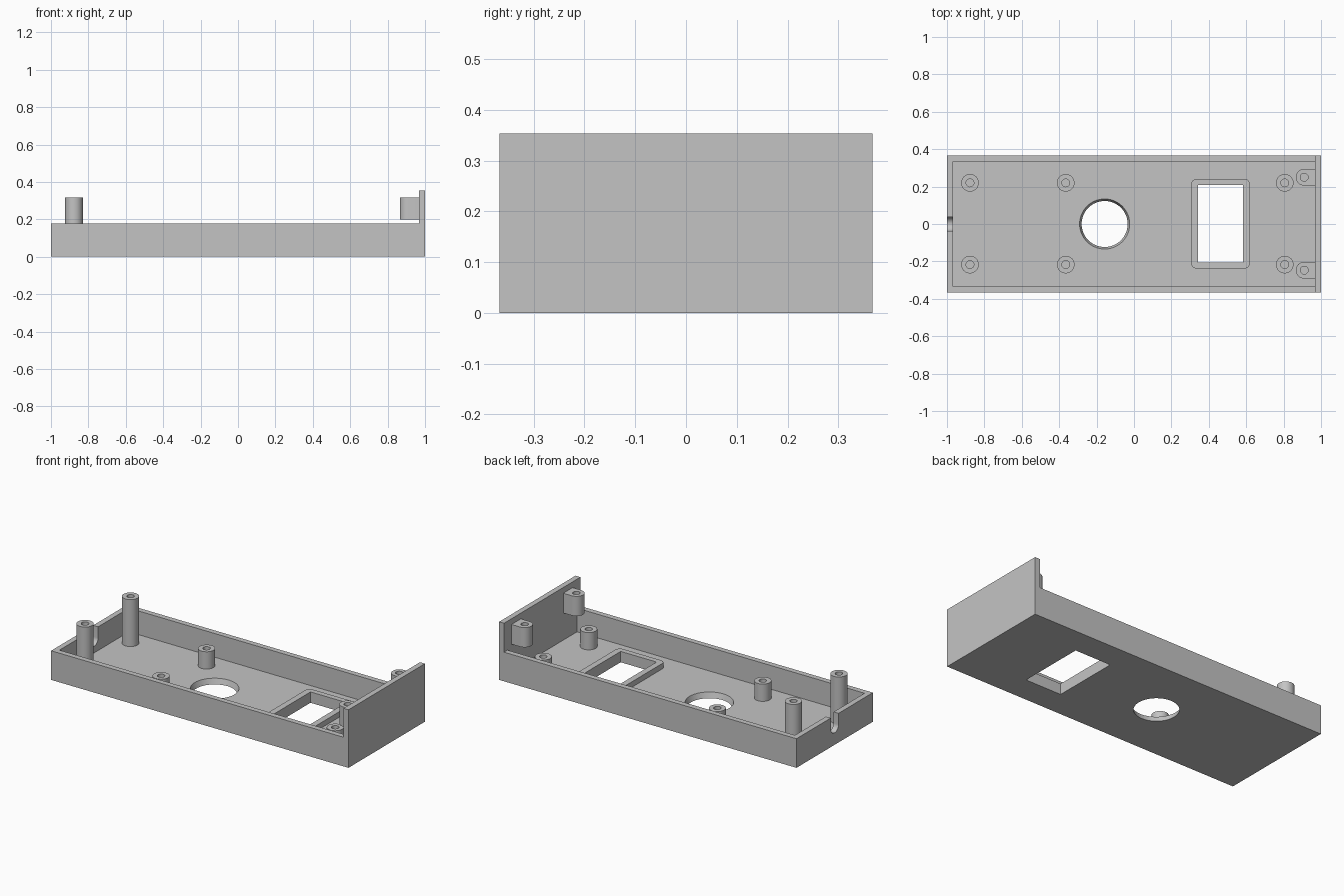
import bpy
import bmesh
import math

if "Cube" in bpy.data.objects:
    bpy.data.objects.remove(bpy.data.objects["Cube"], do_unlink=True)

grey = bpy.data.materials.new("plain grey")
grey.use_nodes = True
COLOUR = (0.55, 0.55, 0.55, 1)
grey.diffuse_color = COLOUR
grey.node_tree.nodes["Principled BSDF"].inputs["Base Color"].default_value = COLOUR

HALF_Y, WALL, FLOOR = 0.367, 0.033, 0.033
RIM_Z, PLATE_Z = 0.177, 0.353
INNER_X = 1 - WALL


def finish(name, bm):
    bmesh.ops.recalc_face_normals(bm, faces=bm.faces)
    mesh = bpy.data.meshes.new(name)
    bm.to_mesh(mesh)
    bm.free()
    mesh.materials.append(grey)
    obj = bpy.data.objects.new(name, mesh)
    bpy.context.collection.objects.link(obj)
    return obj


def prism(name, outline, lo, hi, axis="Z"):
    """Extrude a 2D outline between two positions along an axis."""
    place = {"X": lambda p, d: (d, p[0], p[1]),
             "Y": lambda p, d: (p[0], d, p[1]),
             "Z": lambda p, d: (p[0], p[1], d)}[axis]
    bm = bmesh.new()
    ends = [[bm.verts.new(place(p, d)) for p in outline] for d in (lo, hi)]
    for ring in ends:
        bm.faces.new(ring)
    for i in range(len(outline)):
        a, b = ends
        bm.faces.new((a[i - 1], a[i], b[i], b[i - 1]))
    return finish(name, bm)


def arc(cx, cy, r, start, end, steps):
    angles = [math.radians(start + (end - start) * i / steps) for i in range(steps + 1)]
    return [(cx + r * math.cos(t), cy + r * math.sin(t)) for t in angles]


def circle(cx, cy, r, steps=32):
    return arc(cx, cy, r, 0, 360, steps)[:-1]


def rect(x0, x1, y0, y1):
    return [(x0, y0), (x1, y0), (x1, y1), (x0, y1)]


def rounded_rect(x0, x1, y0, y1, r):
    return (arc(x1 - r, y1 - r, r, 0, 90, 6) + arc(x0 + r, y1 - r, r, 90, 180, 6)
            + arc(x0 + r, y0 + r, r, 180, 270, 6) + arc(x1 - r, y0 + r, r, 270, 360, 6))


def cut(obj, cutter):
    mod = obj.modifiers.new("cut", "BOOLEAN")
    mod.operation = "DIFFERENCE"
    mod.solver = "EXACT"
    mod.object = cutter
    bpy.context.view_layer.objects.active = obj
    bpy.ops.object.modifier_apply(modifier=mod.name)
    bpy.data.objects.remove(cutter, do_unlink=True)


parts = []

# Tray with a tall end plate, cut from one stepped profile
tray = prism("tray", [(-1, 0), (1, 0), (1, PLATE_Z), (INNER_X, PLATE_Z),
                      (INNER_X, RIM_Z), (-1, RIM_Z)], -HALF_Y, HALF_Y, "Y")
inner_y = HALF_Y - WALL
cut(tray, prism("cavity", rect(-INNER_X, INNER_X, -inner_y, inner_y), FLOOR, 0.5))
parts.append(tray)

# Tapered round opening in the floor
bm = bmesh.new()
bmesh.ops.create_cone(bm, cap_ends=True, segments=64, radius1=0.112, radius2=0.145, depth=0.099)
bmesh.ops.translate(bm, verts=bm.verts, vec=(-0.157, 0, FLOOR / 2))
cut(tray, finish("round_opening", bm))

# Rectangular window and its raised frame
WINDOW = rect(0.342, 0.583, -0.205, 0.208)
frame = prism("window_frame", rounded_rect(0.305, 0.62, -0.238, 0.241, 0.03), FLOOR, 0.066)
for part in (tray, frame):
    cut(part, prism("window", WINDOW, -0.1, 0.2))
parts.append(frame)

# Round-bottomed cable notch in the low end wall
notch = [(0.037, 0.3), (-0.037, 0.3)] + arc(0, 0.11, 0.037, 180, 360, 16)
cut(tray, prism("notch", notch, -1.1, -0.95, "X"))

# Hollow standoffs: tall pair, then two short pairs
for label, x, top in (("tall", -0.877, 0.318), ("middle", -0.365, 0.138), ("inner", 0.806, 0.138)):
    for side, y in (("left", 0.22), ("right", -0.217)):
        post = prism(f"{label}_standoff_{side}", circle(x, y, 0.047), FLOOR, top)
        cut(post, prism("bore", circle(x, y, 0.021, 24), FLOOR + 0.01, 0.5))
        parts.append(post)

# Round-nosed screw bosses on the end plate
for side, y in (("left", 0.25), ("right", -0.247)):
    nose = [(INNER_X, y + 0.045)] + arc(0.91, y, 0.045, 90, 270, 16) + [(INNER_X, y - 0.045)]
    boss = prism(f"plate_boss_{side}", nose, 0.198, 0.318)
    cut(boss, prism("bore", circle(0.91, y, 0.021, 24), 0.21, 0.5))
    parts.append(boss)

# Smooth the round walls, keep the edges sharp
bpy.ops.object.select_all(action="DESELECT")
for part in parts:
    part.select_set(True)
bpy.context.view_layer.objects.active = tray
bpy.ops.object.shade_smooth_by_angle(angle=math.radians(30))
